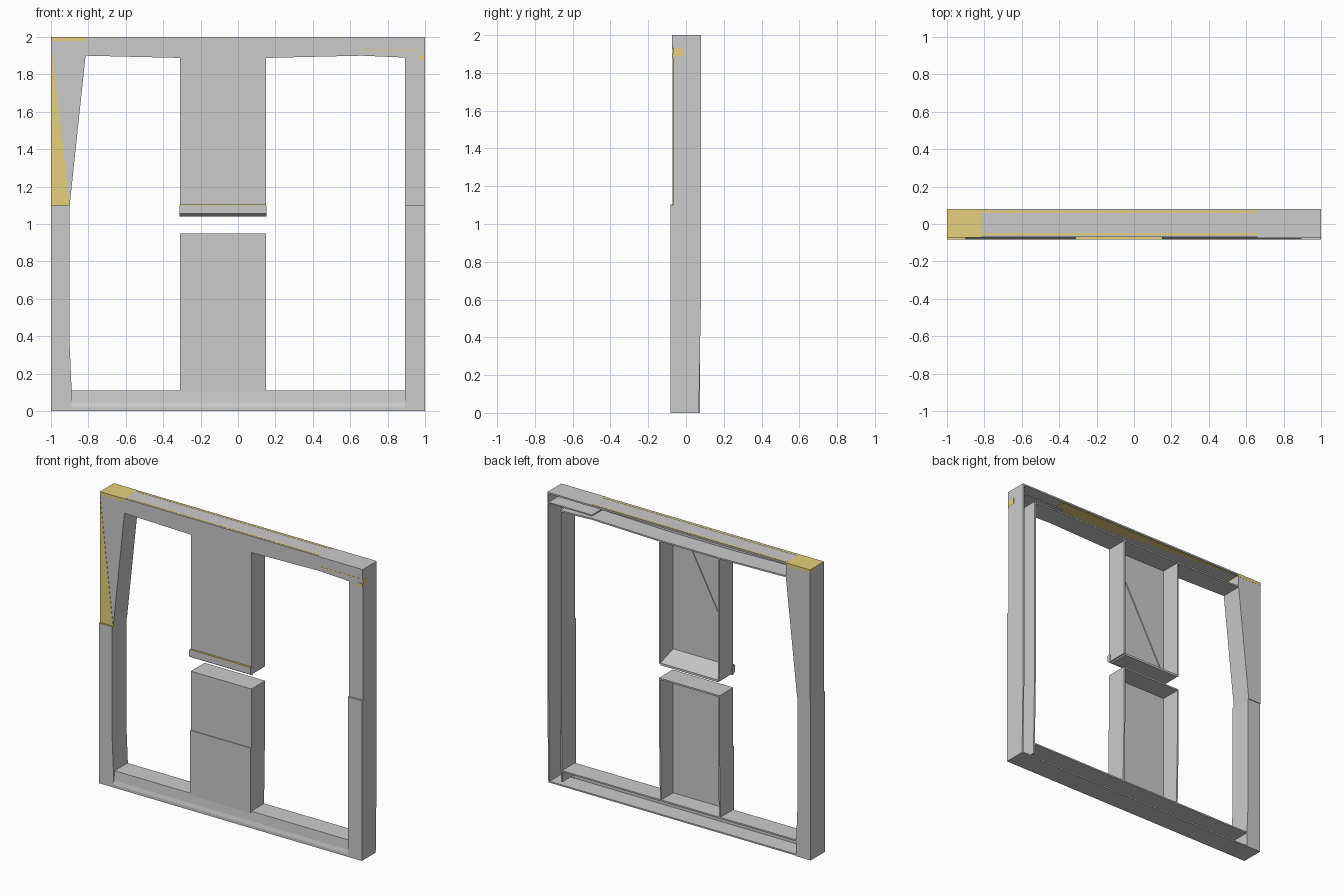
import bpy, bmesh

if "Cube" in bpy.data.objects:
    bpy.data.objects.remove(bpy.data.objects["Cube"])

yellow = bpy.data.materials.new("yellow")
yellow.diffuse_color = (0.78, 0.64, 0.2, 1)
yellow.use_nodes = True
yellow.node_tree.nodes["Principled BSDF"].inputs["Base Color"].default_value = yellow.diffuse_color
T = 0.011                      # sheet thickness
F, L, B = -0.07, -0.083, 0.079  # front, lower front, back depth


def prism(name, pts, axis, a, b, mat=None):
    """Extrude a 2D outline along x (pts = y,z), y (pts = x,z) or z (pts = x,y)."""
    place = {"x": lambda p, d: (d, p[0], p[1]),
             "y": lambda p, d: (p[0], d, p[1]),
             "z": lambda p, d: (p[0], p[1], d)}[axis]
    bm = bmesh.new()
    lo = [bm.verts.new(place(p, a)) for p in pts]
    hi = [bm.verts.new(place(p, b)) for p in pts]
    bm.faces.new(lo)
    bm.faces.new(hi[::-1])
    n = len(pts)
    for i in range(n):
        bm.faces.new((lo[i], hi[i], hi[(i + 1) % n], lo[(i + 1) % n]))
    bmesh.ops.recalc_face_normals(bm, faces=bm.faces)
    me = bpy.data.meshes.new(name)
    bm.to_mesh(me)
    bm.free()
    ob = bpy.data.objects.new(name, me)
    bpy.context.collection.objects.link(ob)
    if mat:
        me.materials.append(mat)
    return ob


def box(name, x, y, z, mat=None):
    return prism(name, [(x[0], z[0]), (x[1], z[0]), (x[1], z[1]), (x[0], z[1])],
                 "y", y[0], y[1], mat)


# Left post: straight lower half, flared upper half
prism("left_post_lower", [(-1, 0), (-.89, 0), (-.89, .12), (-.9, .35), (-.9, 1.1), (-1, 1.1)],
      "y", L, 0.074)
prism("left_post_upper", [(-1, 1.1), (-.9, 1.1), (-.815, 1.9), (-.815, 1.998), (-1, 1.998)],
      "y", F, B)
prism("left_post_panel", [(-1, 1.1), (-.9, 1.1), (-1, 1.975)], "y", F - .002, F, yellow)
box("left_post_cap", (-1, -.815), (F - .001, B + .001), (1.978, 2), yellow)
box("left_post_ledge", (-1, -.9), (L, F), (1.099, 1.102), yellow)

# Right post: channel open at the back
side = [(L, 0), (L, 1.1), (F, 1.1), (F, 2), (B, 2), (B, .6), (.068, 0)]
prism("right_post_outer_wall", side, "x", 1 - T, 1)
inner = [(L, .03), (L, 1.1), (F, 1.1), (F, 1.9), (B, 1.9), (B, .6), (.068, .03)]
prism("right_post_inner_wall", inner, "x", .893, .893 + T)
box("right_post_front_upper", (.893, 1 - T), (F, F + T), (1.1, 1.9))
box("right_post_front_lower", (.893, 1 - T), (L, L + T), (0, 1.1))
box("right_post_ledge", (.893, 1), (L, F + T), (1.09, 1.1))
box("right_post_tag", (.998, 1.001), (F, -.015), (1.89, 1.93), yellow)
box("right_post_front_tag", (.965, 1), (F - .003, F), (1.88, 1.9), yellow)

# Top rail: channel with a slightly arched lower edge
prism("top_rail_front", [(-.815, 1.9), (-.31, 1.888), (.15, 1.888), (.66, 1.9), (.89, 1.89),
                         (1 - T, 1.89), (1 - T, 2), (-.815, 2)], "y", F, F + T)
box("top_rail_top", (-.815, 1 - T), (F + T, B), (2 - T, 2))
prism("top_rail_bottom", [(-.815, 1.9), (-.31, 1.888), (.15, 1.888), (.66, 1.9), (.9, 1.89),
                          (.9, 1.9), (.66, 1.91), (.15, 1.898), (-.31, 1.898), (-.815, 1.91)],
      "y", F + T, B)
for y in (-.053, .065):
    box("top_rail_stripe", (-.815, .66), (y - .006, y + .006), (1.998, 2.001), yellow)
prism("top_rail_inner_front", [(.66, 1.985), (-.815, 1.985), (-.815, 1.912)],
      "y", F + T, F + T + .003, yellow)
prism("top_rail_inner_top", [(-.815, .072), (.66, .072), (.66, -.05)],
      "z", 1.985, 1.989, yellow)

# Corner shelf at the right end of the top rail
box("corner_shelf", (.66, 1 - T), (F + T, B), (1.925, 1.933))
box("corner_front", (.66, 1), (F - .004, F), (1.932, 2))
box("corner_front_edge", (.66, .97), (F - .005, F), (1.927, 1.934), yellow)

# Bottom rail: channel with a sloped toe
prism("bottom_rail_front", [(L, 0), (L, .02), (F - .006, .045), (F, .11), (F + T, .11), (F + T, 0)],
      "x", -.89, .893)
box("bottom_rail_top", (-.89, .893), (F + T, .07), (.1, .11))
box("bottom_rail_floor", (-.89, 1 - T), (F + T, .068), (0, .01))

# Upper pillar: tray open at the back, with diagonal brace
X0, X1 = -.31, .15
box("upper_pillar_front", (X0, X1), (F, F + T), (1.05, 1.895))
for x in (X0, X1 - T):
    box("upper_pillar_side", (x, x + T), (F + T, B), (1.05, 1.89))
prism("upper_pillar_brace", [(.135, 1.888), (.03, 1.888), (-.295, 1.28), (-.295, 1.1)],
      "y", F + T, F + T + .006)
prism("upper_pillar_floor", [(F + T, 1.04), (B, 1.04), (B, 1.055), (F + T, 1.1)],
      "x", X0 + T, X1 - T)
prism("upper_pillar_lip", [(L, 1.055), (F + T, 1.04), (F + T, 1.1), (L, 1.1)],
      "x", X0 - .004, X1 + .002)
box("upper_pillar_lip_edge", (X0, X1), (L, F), (1.1, 1.104), yellow)

# Lower pillar: tray open at the back, stepped front
box("lower_pillar_front", (X0, X1), (F, F + T), (.11, .95))
box("lower_pillar_step", (X0, X1), (F - .006, F), (.1, .545))
for x in (X0, X1 - T):
    prism("lower_pillar_side", [(F + T, .11), (.069, .11), (B, .6), (B, .95), (F + T, .95)],
          "x", x, x + T)
box("lower_pillar_top", (X0 + T, X1 - T), (F + T, B), (.95 - T, .95))
